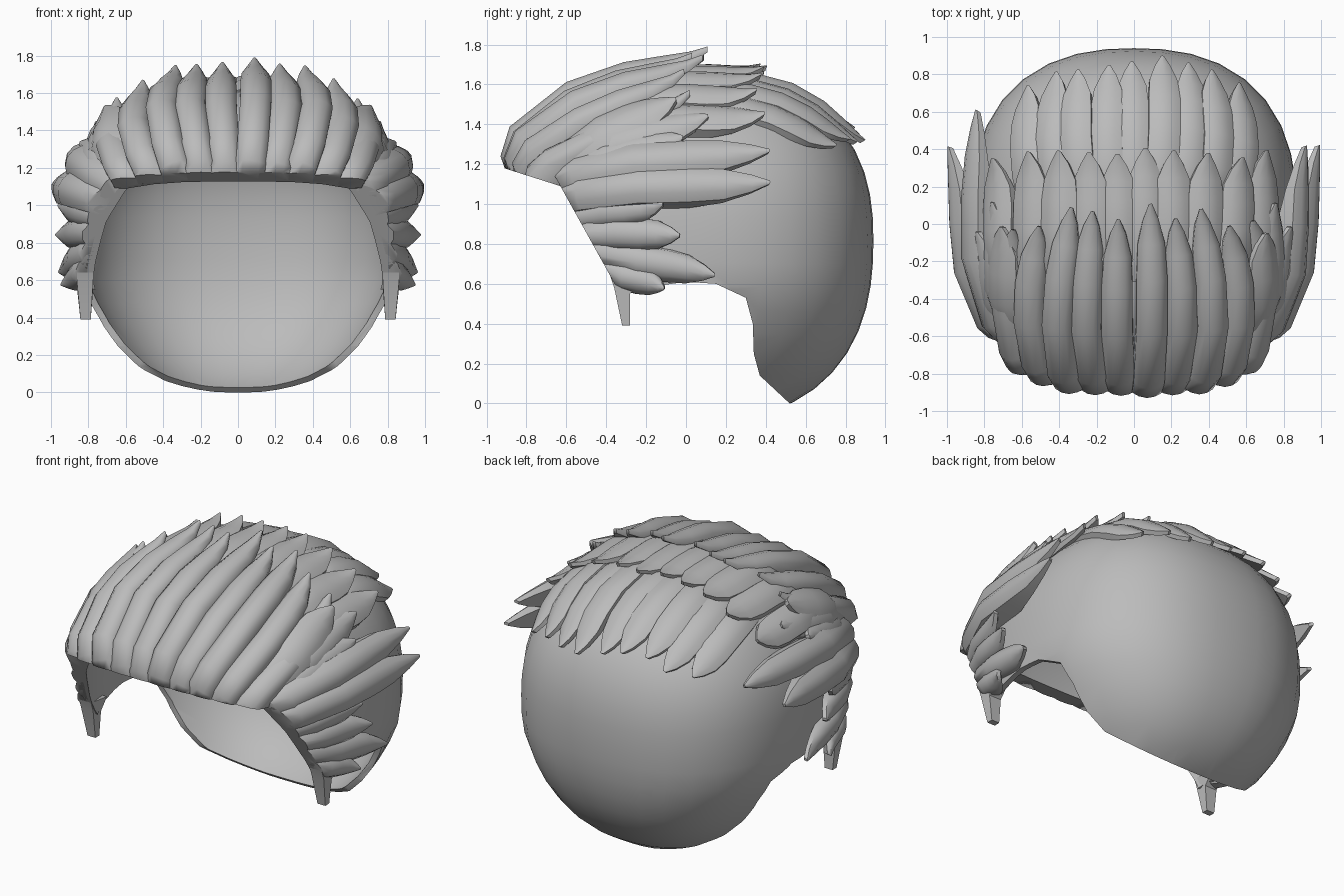
import bpy, bmesh, math, random
from mathutils import Vector

random.seed(4)
if "Cube" in bpy.data.objects:
    bpy.data.objects.remove(bpy.data.objects["Cube"])

grey = bpy.data.materials.new("hair_grey")
grey.use_nodes = True
grey.diffuse_color = (0.5, 0.5, 0.5, 1)
grey.node_tree.nodes["Principled BSDF"].inputs["Base Color"].default_value = (0.5, 0.5, 0.5, 1)

# Head form: a slightly boxy ellipsoid, boxier toward the front
C = Vector((0, 0.07, 0.82))
RX, RY, TOP, LOW, P = 0.87, 0.87, 0.82, 0.905, 2.4


def on_head(p):
    """Project a point onto the head form from its centre."""
    d = p - C
    rz = TOP if d.z > 0 else LOW
    e = P + 0.7 * max(0, -d.y / d.length)
    s = abs(d.x / RX) ** e + abs(d.y / RY) ** e + abs(d.z / rz) ** e
    return C + d * s ** (-1 / e)


def rest(a, b):
    return max(0.0, 1 - abs(a) ** P - abs(b) ** P) ** (1 / P)


def top_point(x, y):
    return Vector((x, y, C.z + TOP * rest(x / RX, (y - C.y) / RY)))


def side_point(y, z, sign):
    rz = TOP if z > C.z else LOW
    return Vector((sign * RX * rest((y - C.y) / RY, (z - C.z) / rz), y, z))


def finish(name, bm, angle=40):
    bmesh.ops.recalc_face_normals(bm, faces=bm.faces)
    mesh = bpy.data.meshes.new(name)
    bm.to_mesh(mesh)
    bm.free()
    mesh.materials.append(grey)
    ob = bpy.data.objects.new(name, mesh)
    bpy.context.collection.objects.link(ob)
    smooth(ob, angle)
    return ob


def smooth(ob, angle):
    bpy.ops.object.select_all(action='DESELECT')
    ob.select_set(True)
    bpy.context.view_layer.objects.active = ob
    bpy.ops.object.shade_smooth_by_angle(angle=math.radians(angle))


def prism(bm, outline, x0, x1):
    """Extrude a side outline of (y, z) points from x0 to x1."""
    a = [bm.verts.new((x0, y, z)) for y, z in outline]
    b = [bm.verts.new((x1, y, z)) for y, z in outline]
    bm.faces.new(a)
    bm.faces.new(b[::-1])
    for i in range(len(a)):
        j = (i + 1) % len(a)
        bm.faces.new((a[i], b[i], b[j], a[j]))


# Hairline corner at the temple, shared by the shell and the locks
TEMPLE = (-0.63, 1.09)


def trim_hairline(bm, normal):
    """Cut lock roots off flush along a plane through the temple."""
    geom = bm.verts[:] + bm.edges[:] + bm.faces[:]
    cut = bmesh.ops.bisect_plane(bm, geom=geom, plane_co=(0, *TEMPLE),
                                 plane_no=normal, clear_outer=True)
    edges = [g for g in cut["geom_cut"] if isinstance(g, bmesh.types.BMEdge)]
    bmesh.ops.holes_fill(bm, edges=edges, sides=0)


# Scalp shell: hollow head form, narrowed at the nape, trimmed by a side outline
bm = bmesh.new()
bmesh.ops.create_uvsphere(bm, u_segments=36, v_segments=24, radius=1)
for v in bm.verts:
    v.co = on_head(C + v.co)
    v.co.x *= 1 - 0.15 * max(0, (0.6 - v.co.z) / 0.6)
scalp = finish("scalp_shell", bm)

bm = bmesh.new()
prism(bm, [TEMPLE, (-0.33, 0.55), (-0.28, 0.57), (0, 0.61), (0.15, 0.6),
           (0.3, 0.53), (0.335, 0.4), (0.34, 0.25), (0.37, 0.14), (0.52, 0),
           (1.2, 0), (1.2, 2), (-1.2, 2), (-1.2, 1.25), (-0.85, 1.16)], -1.2, 1.2)
cutter = finish("trim_helper", bm)
cutter.hide_render = True
cutter.hide_viewport = True

thick = scalp.modifiers.new("thickness", 'SOLIDIFY')
thick.thickness, thick.offset = 0.035, -1
trim = scalp.modifiers.new("trim", 'BOOLEAN')
trim.operation, trim.object, trim.solver = 'INTERSECT', cutter, 'EXACT'
bpy.context.view_layer.objects.active = scalp
for m in ("thickness", "trim"):
    bpy.ops.object.modifier_apply(modifier=m)
bpy.data.objects.remove(cutter)
smooth(scalp, 35)

# Locks: ridged strips that follow the head and taper to a point
STEPS = (0, 0.07, 0.2, 0.45, 0.65, 0.8, 0.92, 1)
WIDTHS = (0.95, 0.97, 1, 1, 1, 0.88, 0.5, 0.1)
ACROSS = (-1, -0.55, 0, 0.55, 1)


def lock(bm, root, tip, width, lifts, spread=1.0, extra=0.0, groove=0.035):
    path = [on_head(root.lerp(tip, t)) for t in STEPS]
    rings = []
    for i, (p, t, w) in enumerate(zip(path, STEPS, WIDTHS)):
        out = p - C
        out.x *= spread
        out.normalize()
        along = path[min(i + 1, len(path) - 1)] - path[max(i - 1, 0)]
        side = along.cross(out).normalized()
        lift = lifts[i] + extra * min(1, t * 8)
        g = groove * w * min(1, 0.3 + t * 6)
        free = max(0, (t - 0.6) / 0.4)
        base = -0.025 * (1 - free) + (lift - 0.03) * free
        ring = [p + side * u * w * width + out * max(lift - g * u * u, base + 0.008)
                for u in ACROSS]
        ring += [p + side * u * w * width + out * base for u in (1, -1)]
        rings.append([bm.verts.new(c) for c in ring])
    for a, b in zip(rings, rings[1:]):
        for k in range(len(a)):
            n = (k + 1) % len(a)
            bm.faces.new((a[k], a[n], b[n], b[k]))
    bm.faces.new(rings[0])
    bm.faces.new(rings[-1][::-1])


def jit(a):
    return random.uniform(-a, a)


# Swept-up front locks
FRONT = (0.12, 0.16, 0.16, 0.1, 0.095, 0.1, 0.115, 0.14)
bm = bmesh.new()
for i in range(10):
    x = -0.53 + i * 0.1178
    c = (x / 0.6) ** 2
    root = Vector((x, -0.77 + 0.14 * c, 1.11 - 0.05 * c))
    tip = top_point(x * 1.14 + jit(0.02), 0.07 - 0.06 * c + jit(0.05))
    lock(bm, root, tip, 0.083, FRONT, 0.3, jit(0.02) - 0.03 * c, 0.045)
trim_hairline(bm, (0, -0.07, -0.22))
finish("front_locks", bm, 60)

# Crown locks behind the front row
CROWN = (0.01, 0.03, 0.06, 0.07, 0.07, 0.07, 0.08, 0.1)
bm = bmesh.new()
for i in range(10):
    x = -0.69 + i * 0.151
    lock(bm, top_point(x * 0.95, -0.3), top_point(x + jit(0.02), 0.35 + jit(0.04)),
         0.1, CROWN, 0.7, jit(0.01))
finish("crown_locks", bm)

# Back locks lying over the rear of the head
BACK = (0.0, 0.02, 0.04, 0.045, 0.045, 0.045, 0.055, 0.07)
bm = bmesh.new()
for i in range(9):
    x = -0.53 + i * 0.133
    lock(bm, top_point(x * 1.05, 0.15),
         top_point(x + jit(0.02), 0.82 - 0.5 * x * x + jit(0.03)),
         0.085, BACK, 0.8, jit(0.008), 0.025)
finish("back_locks", bm)

# Side locks fanning back from the temples: root y, z, tip y, z, width, lift, right tip shift
FAN = [(-0.60, 1.14, -0.02, 1.45, 0.11, 0.11, 0),
       (-0.60, 1.13, 0.12, 1.39, 0.10, 0.09, 0),
       (-0.60, 1.10, -0.02, 1.29, 0.10, 0.09, 0),
       (-0.63, 1.06, 0.37, 1.20, 0.09, 0.17, 0.16),
       (-0.61, 1.00, 0.37, 1.06, 0.09, 0.19, 0),
       (-0.58, 0.93, -0.08, 0.98, 0.08, 0.11, 0),
       (-0.54, 0.86, -0.04, 0.84, 0.08, 0.11, 0),
       (-0.49, 0.77, 0.14, 0.66, 0.08, 0.10, 0),
       (-0.44, 0.68, -0.08, 0.60, 0.07, 0.10, 0)]
SHAPE = (0.15, 0.35, 0.55, 0.72, 0.75, 0.8, 0.9, 1)
bm = bmesh.new()
for sign in (-1, 1):
    for ry, rz, ty, tz, w, h, shift in FAN:
        ty += jit(0.02) + (shift if sign < 0 else 0)
        lock(bm, side_point(ry, rz, sign), side_point(ty, tz, sign),
             w, [h * s for s in SHAPE], 1.0, 0.0, 0.045)
trim_hairline(bm, (0, -0.54, -0.3))
finish("side_locks", bm, 50)

# Sideburns
for name, sign in (("left_sideburn", 1), ("right_sideburn", -1)):
    bm = bmesh.new()
    prism(bm, [(-0.38, 0.64), (-0.36, 0.58), (-0.32, 0.39), (-0.28, 0.39),
               (-0.28, 0.55), (-0.22, 0.62)], sign * 0.775, sign * 0.86)
    for v in bm.verts:
        if v.co.z < 0.45:
            v.co.x = sign * (0.81 + (abs(v.co.x) - 0.81) * 0.65)
    finish(name, bm)
